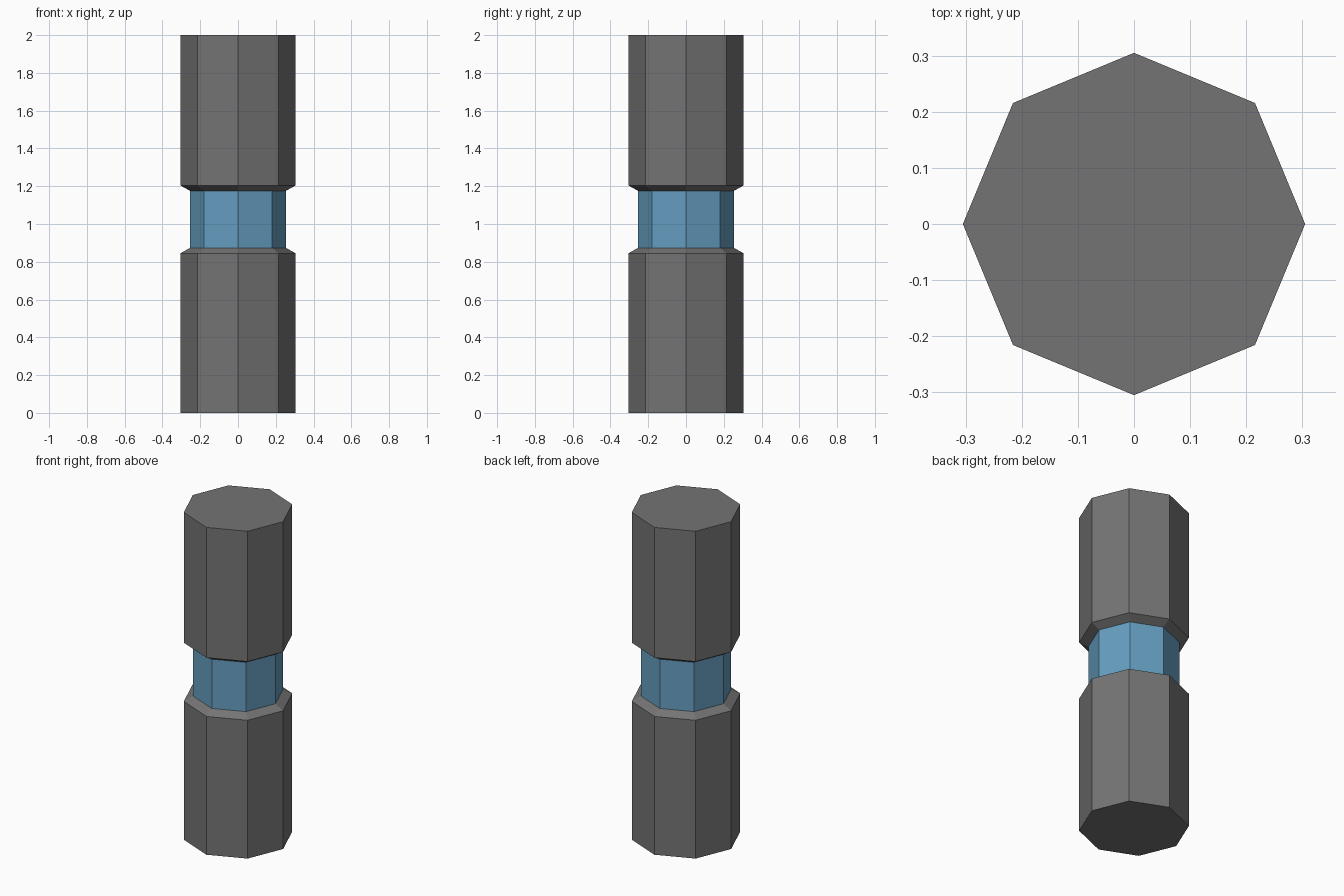
import bpy, bmesh, math

if "Cube" in bpy.data.objects:
    bpy.data.objects.remove(bpy.data.objects["Cube"])

SIDES = 8
R_OUT, R_IN = 0.305, 0.253


def material(name, rgb):
    m = bpy.data.materials.new(name)
    m.diffuse_color = (*rgb, 1.0)
    m.use_nodes = True
    m.node_tree.nodes["Principled BSDF"].inputs["Base Color"].default_value = m.diffuse_color
    return m


def lathe(name, profile, mat, cap_bottom=False, cap_top=False):
    """Flat-shaded octagonal shell through (radius, z) profile points."""
    bm = bmesh.new()
    rings = []
    for r, z in profile:
        angles = [2 * math.pi * i / SIDES for i in range(SIDES)]
        rings.append([bm.verts.new((r * math.cos(a), r * math.sin(a), z)) for a in angles])
    for low, high in zip(rings, rings[1:]):
        for i in range(SIDES):
            j = (i + 1) % SIDES
            bm.faces.new((low[i], low[j], high[j], high[i]))
    if cap_bottom:
        bm.faces.new(rings[0][::-1])
    if cap_top:
        bm.faces.new(rings[-1])
    mesh = bpy.data.meshes.new(name)
    bm.to_mesh(mesh)
    bm.free()
    mesh.materials.append(mat)
    obj = bpy.data.objects.new(name, mesh)
    bpy.context.collection.objects.link(obj)
    return obj


grey = material("dark grey", (0.175, 0.175, 0.175))
blue = material("steel blue", (0.13, 0.34, 0.53))

# Lower casing with its chamfered rim
lathe("lower_casing", [(R_OUT, 0), (R_OUT, 0.845), (R_IN, 0.874)], grey, cap_bottom=True)
# Recessed blue band
lathe("middle_band", [(R_IN, 0.874), (R_IN, 1.175)], blue)
# Upper casing with its chamfered rim
lathe("upper_casing", [(R_IN, 1.175), (R_OUT, 1.204), (R_OUT, 2.0)], grey, cap_top=True)
